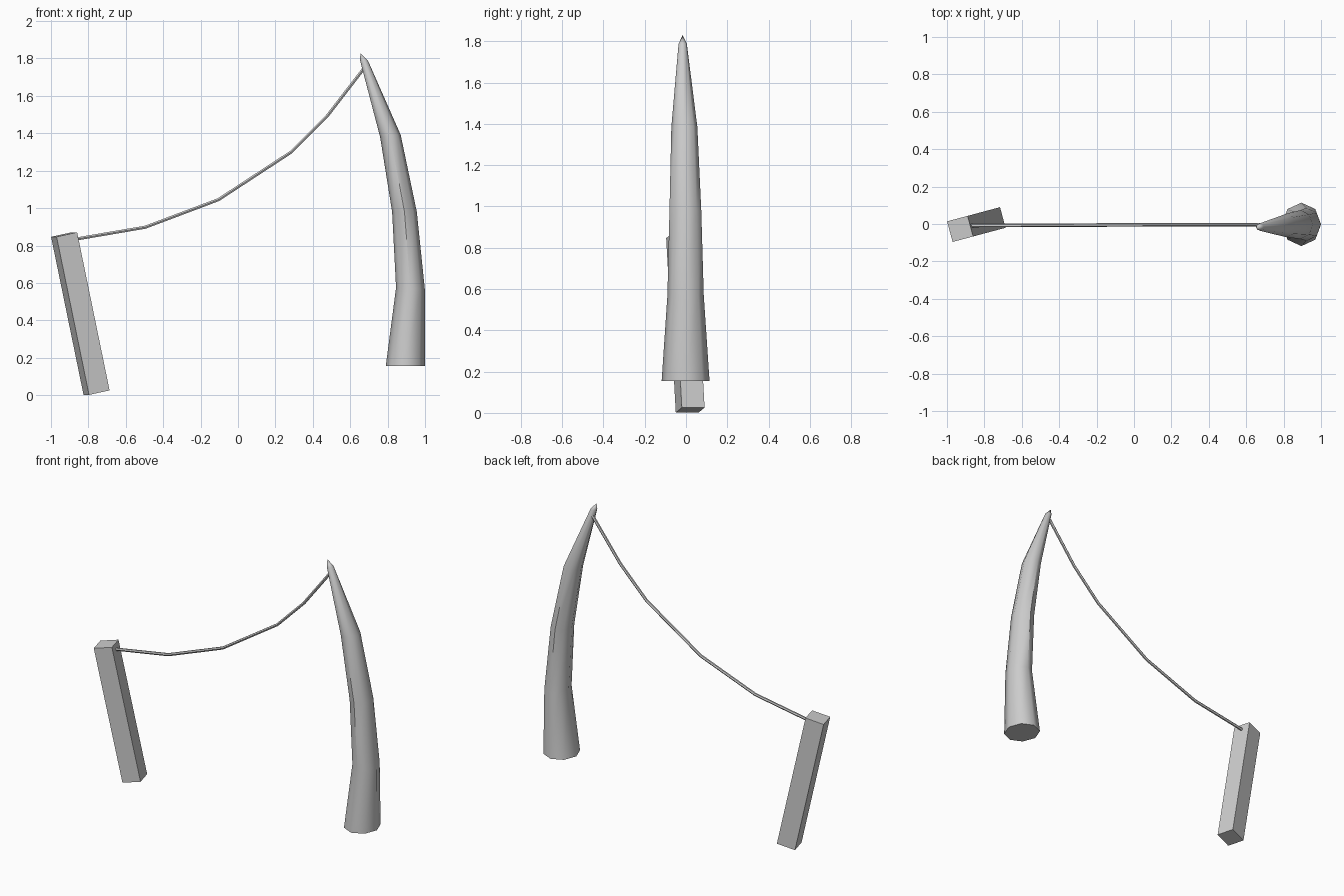
import bpy, bmesh
from math import cos, sin, pi, radians
from mathutils import Matrix, Vector

if "Cube" in bpy.data.objects:
    bpy.data.objects.remove(bpy.data.objects["Cube"])


def make_object(name, bm, smooth=False):
    bmesh.ops.recalc_face_normals(bm, faces=bm.faces)
    mesh = bpy.data.meshes.new(name)
    bm.to_mesh(mesh)
    bm.free()
    obj = bpy.data.objects.new(name, mesh)
    bpy.context.collection.objects.link(obj)
    if smooth:
        bpy.ops.object.select_all(action='DESELECT')
        obj.select_set(True)
        bpy.context.view_layer.objects.active = obj
        bpy.ops.object.shade_smooth_by_angle(angle=radians(50))
    return obj


def loft(bm, rings):
    """Bridge successive vertex rings with quads."""
    for a, b in zip(rings, rings[1:]):
        n = len(a)
        for i in range(n):
            j = (i + 1) % n
            bm.faces.new((a[i], a[j], b[j], b[i]))


# Leaning square post
bm = bmesh.new()
place = (Matrix.Translation((-0.843, -0.003, 0.436))
         @ Matrix.Rotation(radians(15), 4, 'Z')
         @ Matrix.Rotation(radians(-12), 4, 'Y')
         @ Matrix.Diagonal((0.116, 0.114, 0.864, 1)))
bmesh.ops.create_cube(bm, size=1, matrix=place)
make_object("leaning_post", bm)

# Curved horn: (centre x, y, z, x radius, y radius, rise across x)
sections = [(0.895, -0.002, 0.155, 0.105, 0.116, 0.0),
            (0.922, -0.002, 0.570, 0.077, 0.088, -0.005),
            (0.890, -0.003, 0.980, 0.066, 0.077, 0.0),
            (0.815, -0.008, 1.385, 0.055, 0.063, 0.006),
            (0.674, -0.016, 1.788, 0.021, 0.020, 0.0)]
bm = bmesh.new()
rings = []
for x, y, z, rx, ry, rise in sections:
    rings.append([bm.verts.new((x + rx * cos(k * pi / 4),
                                y + ry * sin(k * pi / 4),
                                z + rise * cos(k * pi / 4))) for k in range(8)])
loft(bm, rings)
bm.faces.new(rings[0])
tip = bm.verts.new((0.654, -0.016, 1.83))
for i in range(8):
    bm.faces.new((rings[-1][i], rings[-1][(i + 1) % 8], tip))
make_object("curved_horn", bm, smooth=True)

# Sagging rope between post and horn
path = [Vector(p) for p in ((-0.875, -0.008, 0.833), (-0.495, -0.007, 0.898),
                            (-0.105, -0.005, 1.045), (0.285, -0.004, 1.300),
                            (0.475, -0.004, 1.490), (0.685, -0.004, 1.762))]
bm = bmesh.new()
rings = []
for i, p in enumerate(path):
    t = (path[min(i + 1, len(path) - 1)] - path[max(i - 1, 0)]).normalized()
    side = Vector((0, 1, 0))
    up = t.cross(side).normalized()
    rings.append([bm.verts.new(p + 0.0095 * (side * cos(k * pi / 3) + up * sin(k * pi / 3)))
                  for k in range(6)])
loft(bm, rings)
bm.faces.new(rings[0])
bm.faces.new(rings[-1])
make_object("rope", bm, smooth=True)
